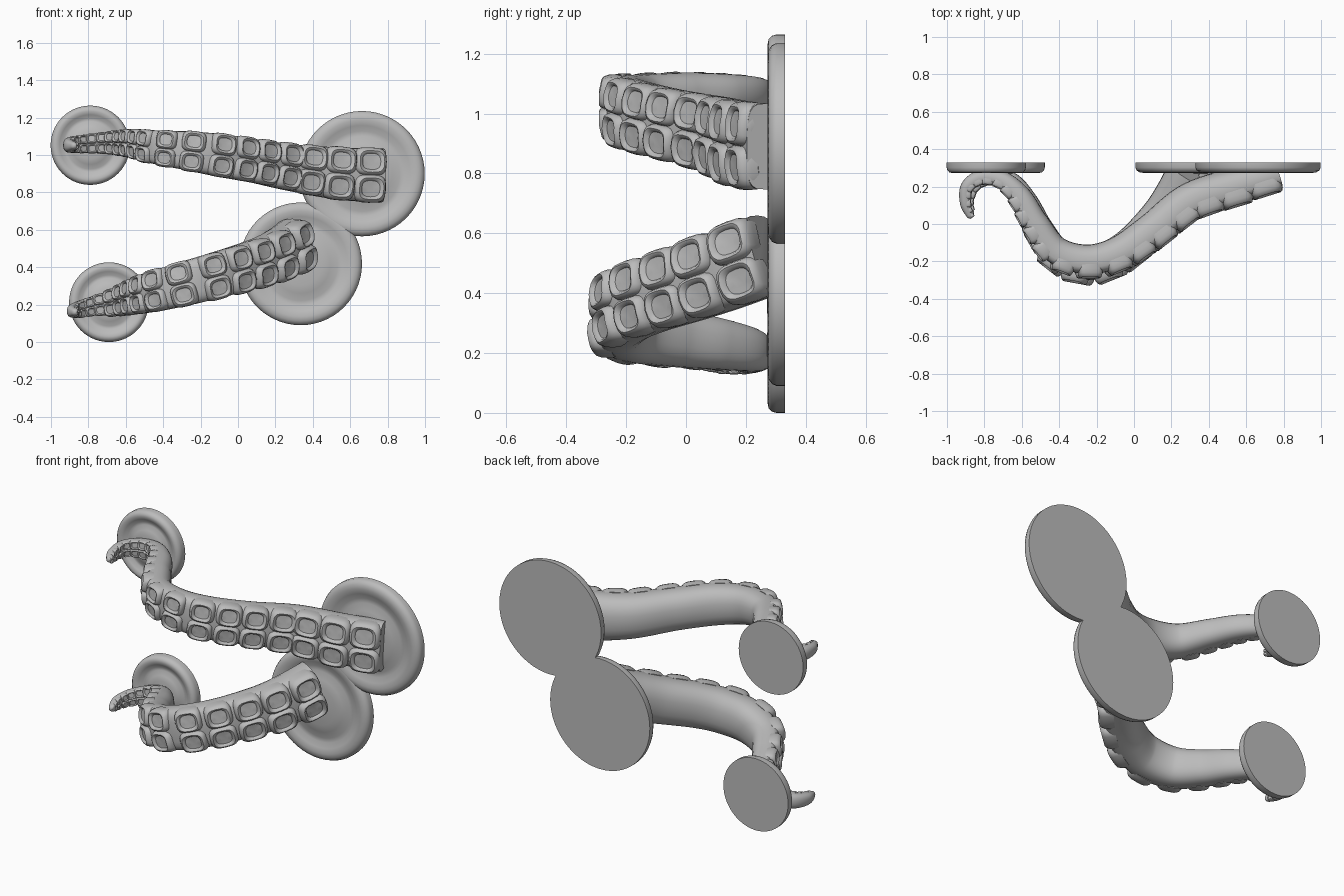
import bpy, bmesh, math
from mathutils import Vector

if "Cube" in bpy.data.objects:
    bpy.data.objects.remove(bpy.data.objects["Cube"], do_unlink=True)

grey = bpy.data.materials.new("plain grey")
grey.use_nodes = True
grey.diffuse_color = (0.5, 0.5, 0.5, 1)
grey.node_tree.nodes["Principled BSDF"].inputs["Base Color"].default_value = (0.5, 0.5, 0.5, 1)

WALL = 0.32  # tentacle roots stop inside the plates


def finish(bm, name, angle):
    bmesh.ops.recalc_face_normals(bm, faces=bm.faces)
    mesh = bpy.data.meshes.new(name)
    bm.to_mesh(mesh)
    bm.free()
    mesh.materials.append(grey)
    ob = bpy.data.objects.new(name, mesh)
    bpy.context.collection.objects.link(ob)
    bpy.ops.object.select_all(action="DESELECT")
    ob.select_set(True)
    bpy.context.view_layer.objects.active = ob
    bpy.ops.object.shade_smooth_by_angle(angle=math.radians(angle))


def loft(bm, rings):
    """Skin a list of point rings and cap both ends."""
    loops = [[bm.verts.new(p) for p in ring] for ring in rings]
    n = len(loops[0])
    for a, b in zip(loops, loops[1:]):
        for i in range(n):
            j = (i + 1) % n
            bm.faces.new((a[i], a[j], b[j], b[i]))
    bm.faces.new(loops[0])
    bm.faces.new(loops[-1])


def squircle(t, power):
    """Point on a unit rounded square (power 1 is a circle)."""
    c, s = math.cos(t), math.sin(t)
    return (math.copysign(abs(c) ** power, c), math.copysign(abs(s) ** power, s))


def angles(n):
    return [2 * math.pi * i / n for i in range(n)]


# Round wall plates: raised rim, soft groove and domed centre
PLATE = [(0.05, 0.27), (0.35, 0.272), (0.48, 0.28), (0.6, 0.294), (0.68, 0.294),
         (0.77, 0.28), (0.86, 0.273), (0.93, 0.276), (0.98, 0.287), (1, 0.302), (1, 0.33)]


def wall_plate(name, x, z, radius):
    bm = bmesh.new()
    loft(bm, [[(x + r * radius * math.cos(t), y, z + r * radius * math.sin(t))
               for t in angles(56)] for r, y in PLATE])
    finish(bm, name, 40)


wall_plate("upper_right_plate", -0.79, 1.052, 0.212)
wall_plate("upper_left_plate", 0.663, 0.9, 0.335)
wall_plate("lower_right_plate", -0.69, 0.213, 0.213)
wall_plate("lower_left_plate", 0.335, 0.418, 0.328)


# Tentacle path: each key is x, y, z, half width, half thickness
def smooth_path(keys, steps=20):
    pts = [keys[0]] + keys + [keys[-1]]
    out = []
    for k in range(1, len(pts) - 2):
        p0, p1, p2, p3 = pts[k - 1:k + 3]
        for s in range(steps):
            t = s / steps
            out.append([0.5 * (2 * b + (c - a) * t + (2 * a - 5 * b + 4 * c - d) * t ** 2
                               + (3 * b - a - 3 * c + d) * t ** 3)
                        for a, b, c, d in zip(p0, p1, p2, p3)])
    out.append(list(keys[-1]))
    return out


def frames(path):
    """Centre, tangent, side, sucker direction, half width, half thickness."""
    result = []
    for i, p in enumerate(path):
        a, b = path[max(i - 1, 0)], path[min(i + 1, len(path) - 1)]
        tan = (Vector(b[:3]) - Vector(a[:3])).normalized()
        side = Vector((0, 0, 1))
        side = (side - tan * side.dot(tan)).normalized()
        result.append((Vector(p[:3]), tan, side, side.cross(tan), p[3], p[4]))
    return result


# Sucker profile: size factor and height factor, from root over rim to socket
SUCKER = [(0.98, 0.3), (1.01, 0.55), (0.99, 0.78), (0.9, 0.95), (0.78, 1),
          (0.67, 0.96), (0.58, 0.86), (0.3, 0.83)]


def add_sucker(bm, frame, row, half_len):
    c, tan, side, out, w, th = frame
    centre = c + side * row * w * 0.49
    rings = []
    for size, h in SUCKER:
        ring = []
        for t in angles(20):
            # square outline, rounder socket
            u, v = squircle(t, 0.95 - 0.4 * size)
            # outer edge of each pad slopes back around the body
            drop = 0.14 * max(0, v * row) * size
            p = (centre + tan * u * size * half_len + side * v * size * w * 0.5
                 + out * th * (h - drop))
            p.y = min(p.y, WALL)
            ring.append(p)
        rings.append(ring)
    loft(bm, rings)


def tentacle(name, keys):
    fr = frames(smooth_path(keys))
    # body: round back, squarer flattened front
    bm = bmesh.new()
    rings = []
    for c, tan, side, out, w, th in fr:
        ring = []
        for t in angles(24):
            front = math.sin(t) > 0
            u, v = squircle(t, 0.55 if front else 0.85)
            p = c + side * u * w * 0.96 + out * v * th * (0.74 if front else 1)
            p.y = min(p.y, WALL)
            ring.append(p)
        rings.append(ring)
    # rounded tip
    c, tan, side, out, w, th = fr[-1]
    for grow, ahead in ((0.75, 0.5), (0.35, 0.8)):
        rings.append([c + (p - c) * grow + tan * w * ahead for p in rings[len(fr) - 1]])
    loft(bm, rings)
    finish(bm, name + "_body", 40)

    # paired suckers, spaced by the local width
    bm = bmesh.new()
    travelled, target = 0.0, fr[0][4] * 0.5
    for a, b in zip(fr, fr[1:]):
        travelled += (b[0] - a[0]).length
        if travelled >= target:
            pitch = b[4] * 1.15
            for row in (-1, 1):
                add_sucker(bm, b, row, pitch * 0.51)
            target += pitch
    finish(bm, name + "_suckers", 40)


tentacle("upper_tentacle", [
    (0.77, 0.27, 0.89, 0.15, 0.095), (0.55, 0.2, 0.9, 0.146, 0.105),
    (0.3, 0.115, 0.93, 0.132, 0.105), (0.1, -0.04, 0.965, 0.122, 0.1),
    (-0.08, -0.16, 0.995, 0.12, 0.095), (-0.25, -0.2, 1.02, 0.11, 0.09),
    (-0.42, -0.15, 1.04, 0.095, 0.085), (-0.53, 0, 1.06, 0.08, 0.075),
    (-0.61, 0.14, 1.065, 0.07, 0.065), (-0.7, 0.23, 1.065, 0.06, 0.05),
    (-0.81, 0.25, 1.06, 0.052, 0.042), (-0.89, 0.2, 1.055, 0.045, 0.036),
    (-0.9, 0.11, 1.05, 0.036, 0.03), (-0.875, 0.045, 1.05, 0.02, 0.02)])

tentacle("lower_tentacle", [
    (0.31, 0.275, 0.53, 0.142, 0.135), (0.235, 0.15, 0.482, 0.14, 0.125),
    (0.14, 0.03, 0.438, 0.135, 0.112), (0, -0.11, 0.392, 0.13, 0.105),
    (-0.12, -0.19, 0.357, 0.128, 0.105), (-0.26, -0.225, 0.318, 0.124, 0.1),
    (-0.41, -0.17, 0.278, 0.115, 0.09), (-0.51, -0.03, 0.25, 0.102, 0.08),
    (-0.58, 0.11, 0.23, 0.09, 0.07), (-0.66, 0.22, 0.21, 0.075, 0.057),
    (-0.76, 0.25, 0.195, 0.056, 0.042), (-0.85, 0.21, 0.175, 0.046, 0.036),
    (-0.885, 0.13, 0.165, 0.036, 0.03), (-0.87, 0.06, 0.16, 0.02, 0.02)])
